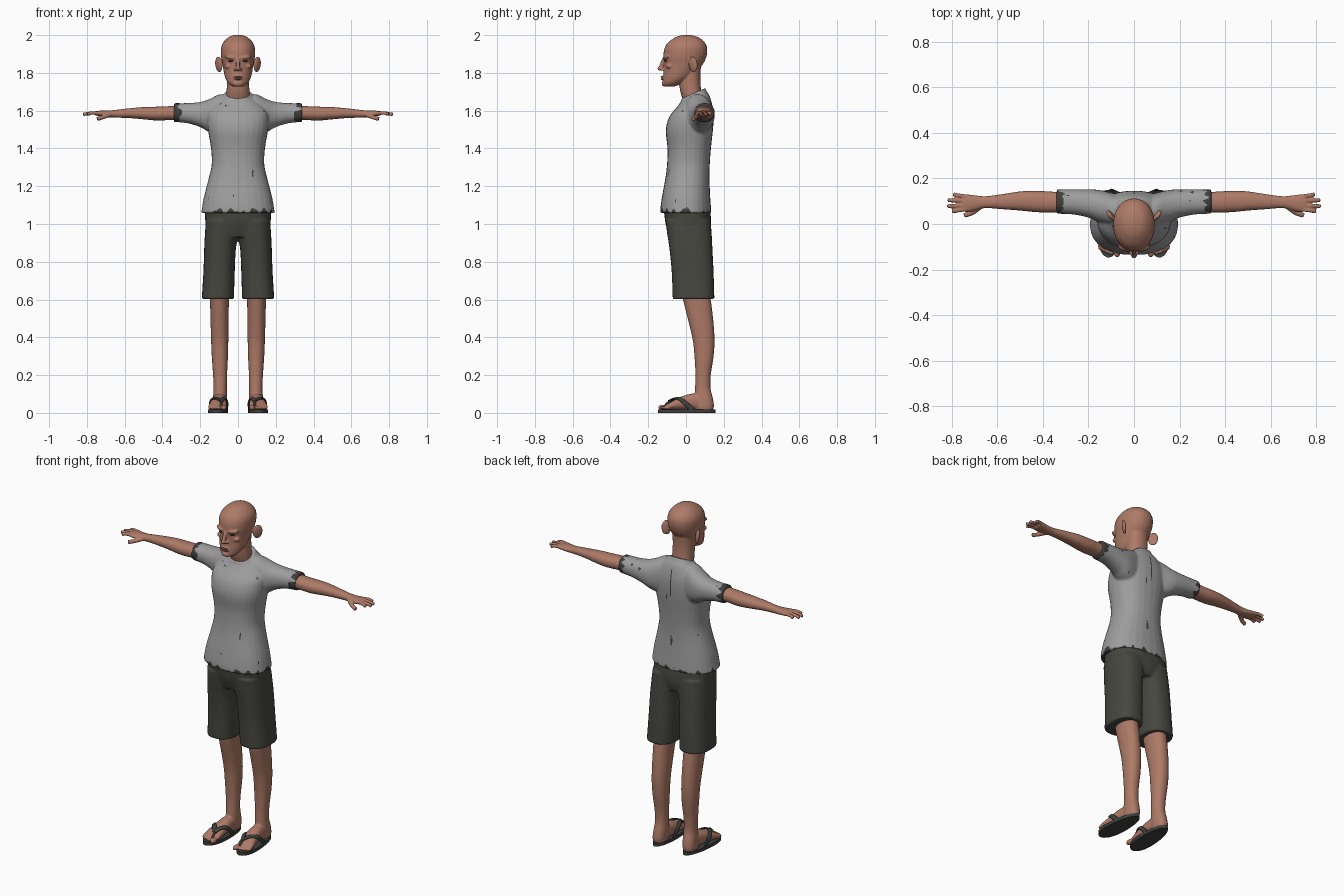
import bpy, bmesh, math
from mathutils import Vector, Matrix, Euler, noise


def material(name, r, g, b):
    m = bpy.data.materials.new(name)
    m.diffuse_color = (r, g, b, 1)
    return m


SKIN = material("skin", 0.42, 0.195, 0.135)
LIPS = material("lips", 0.27, 0.10, 0.075)
EYES = material("eye_dark", 0.06, 0.035, 0.028)
SHIRT = material("shirt_grey", 0.34, 0.34, 0.34)
WORN = material("worn_trim", 0.05, 0.05, 0.047)
SHORTS = material("shorts_charcoal", 0.062, 0.062, 0.052)
SANDAL = material("sandal_dark", 0.048, 0.052, 0.047)


def spline(rows, k=4):
    """Catmull-Rom interpolation of number rows."""
    out = []
    for i in range(len(rows) - 1):
        a, b, c, d = rows[max(i - 1, 0)], rows[i], rows[i + 1], rows[min(i + 2, len(rows) - 1)]
        for s in range(k):
            t = s / k
            out.append([q + 0.5 * t * ((r - p) + t * ((2 * p - 5 * q + 4 * r - w) + t * (3 * (q - r) + w - p)))
                        for p, q, r, w in zip(a, b, c, d)])
    return out + [list(rows[-1])]


def ring(c, u, v, power=2.2, seg=28):
    pts = []
    for i in range(seg):
        a = 2 * math.pi * i / seg
        ca, sa = math.cos(a), math.sin(a)
        pts.append(c + u * math.copysign(abs(ca) ** (2 / power), ca)
                   + v * math.copysign(abs(sa) ** (2 / power), sa))
    return pts


def loft(bm, rings):
    rows = [[bm.verts.new(p) for p in r] for r in rings]
    n = len(rows[0])
    for a, b in zip(rows, rows[1:]):
        for i in range(n):
            bm.faces.new((a[i], a[(i + 1) % n], b[(i + 1) % n], b[i]))
    bm.faces.new(rows[0])
    bm.faces.new(rows[-1])


def upright(bm, rows, power=2.2):
    """rows: z, y front, y back, half width, x centre, tilt"""
    loft(bm, [ring(Vector((x, (y0 + y1) / 2, z)), Vector((rx, 0, 0)),
                   Vector((0, (y1 - y0) / 2, t * (y1 - y0) / 2)), power)
              for z, y0, y1, rx, x, t in spline(rows)])


def sideways(bm, rows, sign=1):
    """rows: x, y0, y1, z0, z1"""
    loft(bm, [ring(Vector((sign * x, (y0 + y1) / 2, (z0 + z1) / 2)), Vector((0, (y1 - y0) / 2, 0)),
                   Vector((0, 0, (z1 - z0) / 2))) for x, y0, y1, z0, z1 in spline(rows)])


def tube(bm, pts, width, thick, axis=None):
    """Sweep an oval; axis(p) gives the point the flat side turns to."""
    pts = [Vector(p) for p in spline(pts)]
    rings = []
    for i, p in enumerate(pts):
        t = (pts[min(i + 1, len(pts) - 1)] - pts[max(i - 1, 0)]).normalized()
        n = (p - axis(p)) if axis else Vector((0, 0, 1))
        n = (n - t * n.dot(t)).normalized()
        rings.append(ring(p, t.cross(n) * width, n * thick, 2.2, 12))
    loft(bm, rings)


def ball(bm, loc, scale, rot=(0, 0, 0)):
    bmesh.ops.create_uvsphere(bm, u_segments=20, v_segments=12, radius=1,
                              matrix=Matrix.LocRotScale(Vector(loc), Euler(rot), Vector(scale)))


def finish(name, bm, mats, voxel=0, smooth=4, mirror=False, rule=None):
    """Turn a bmesh into an object; voxel fuses overlapping volumes."""
    bmesh.ops.recalc_face_normals(bm, faces=bm.faces)
    me = bpy.data.meshes.new(name)
    bm.to_mesh(me)
    bm.free()
    ob = bpy.data.objects.new(name, me)
    bpy.context.collection.objects.link(ob)
    if voxel:
        r = ob.modifiers.new("fuse", 'REMESH')
        r.mode, r.voxel_size = 'VOXEL', voxel
        s = ob.modifiers.new("soften", 'SMOOTH')
        s.factor, s.iterations = 0.5, smooth
        me = bpy.data.meshes.new_from_object(ob.evaluated_get(bpy.context.evaluated_depsgraph_get()))
        ob.modifiers.clear()
        ob.data = me
    me.materials.clear()
    for m in mats:
        me.materials.append(m)
    for p in me.polygons:
        p.use_smooth = True
        p.material_index = rule(p.center) if rule else 0
    if mirror:
        ob.modifiers.new("mirror", 'MIRROR')
    return ob


# Head with neck, ears and face forms
bm = bmesh.new()
upright(bm, [(1.728, -.112, -.06, .03, 0, 0), (1.745, -.122, -.02, .052, 0, 0), (1.775, -.122, .03, .068, 0, 0),
             (1.81, -.118, .06, .076, 0, 0), (1.85, -.118, .092, .083, 0, 0), (1.89, -.12, .109, .09, 0, 0),
             (1.93, -.114, .112, .09, 0, 0), (1.96, -.096, .1, .079, 0, 0), (1.985, -.062, .072, .055, 0, 0),
             (1.996, -.035, .045, .034, 0, 0), (2.001, -.01, .02, .012, 0, 0)], 2.1)
upright(bm, [(1.6, .0, .1, .055, 0, 0), (1.65, -.014, .095, .063, 0, 0), (1.71, -.032, .08, .06, 0, 0),
             (1.78, -.035, .076, .059, 0, 0), (1.84, -.03, .08, .06, 0, 0)])
tube(bm, [(0, -.108, 1.885), (0, -.122, 1.86), (0, -.135, 1.828)], .010, .010, lambda p: Vector((0, 0, p.z)))
ball(bm, (0, -.135, 1.823), (.013, .017, .011))
ball(bm, (0, -.112, 1.743), (.028, .017, .016))
ball(bm, (0, -.114, 1.774), (.028, .016, .016))
for s in (-1, 1):
    ball(bm, (s * .013, -.122, 1.819), (.010, .014, .008))
    ball(bm, (s * .038, -.105, 1.882), (.034, .015, .011), (0, s * -.12, s * .3))
    ball(bm, (s * .05, -.088, 1.835), (.022, .018, .014))
    ball(bm, (s * .102, .038, 1.845), (.011, .028, .042), (0, s * .12, s * -.65))
finish("head", bm, [SKIN], .004, 3)

# Eyes and lips
bm = bmesh.new()
for s in (-1, 1):
    ball(bm, (s * .036, -.107, 1.863), (.017, .008, .0045), (0, s * .08, s * .3))
finish("eyes", bm, [EYES])
bm = bmesh.new()
ball(bm, (0, -.126, 1.779), (.023, .008, .004))
ball(bm, (0, -.124, 1.768), (.02, .009, .005))
finish("mouth", bm, [LIPS])


# Worn T-shirt: ragged dark hem, cuffs and streaks
def wear(c):
    n = noise.noise(Vector((c.x * 38, c.y * 38, c.z * 8)))
    m = noise.noise(Vector((c.x * 9, c.y * 45, c.z * 45 + 7)))
    streak = noise.noise(Vector((c.x * 45 + 3, c.y * 45, c.z * 9))) > .66
    seam = abs(c.x) < .004 and c.y > .1 and 1.5 < c.z < 1.66
    return int(c.z < 1.066 + .035 * n or abs(c.x) > .315 + .035 * m or streak or seam)


bm = bmesh.new()
upright(bm, [(1.058, -.136, .133, .195, 0, 0), (1.09, -.135, .132, .19, 0, 0), (1.15, -.126, .128, .179, 0, 0),
             (1.25, -.108, .124, .153, 0, 0), (1.32, -.1, .126, .139, 0, 0), (1.4, -.098, .132, .143, 0, 0),
             (1.49, -.107, .142, .158, 0, 0), (1.55, -.096, .146, .163, 0, 0), (1.6, -.074, .143, .155, 0, .1),
             (1.65, -.044, .126, .112, 0, .3), (1.678, -.026, .108, .078, 0, .4), (1.692, -.024, .104, .07, 0, .44)], 2.3)
for s in (-1, 1):
    sideways(bm, [(.03, 0, .12, 1.5, 1.67), (.09, -.01, .135, 1.47, 1.688), (.15, .005, .149, 1.485, 1.662),
                  (.2, .028, .152, 1.513, 1.646), (.27, .042, .152, 1.534, 1.64), (.34, .045, .152, 1.54, 1.64)], s)
finish("shirt", bm, [SHIRT, WORN], .006, 5, rule=wear)

# Shorts
bm = bmesh.new()
upright(bm, [(.93, -.085, .12, .165, 0, 0), (1.0, -.108, .134, .173, 0, 0), (1.1, -.12, .124, .175, 0, 0)], 2.5)
for s in (-1, 1):
    upright(bm, [(.603, -.07, .15, .085, s * .107, 0), (.62, -.071, .15, .085, s * .106, 0),
                 (.75, -.076, .146, .083, s * .1, 0), (.87, -.088, .14, .084, s * .095, 0),
                 (.95, -.1, .136, .09, s * .085, 0), (1.02, -.108, .13, .09, s * .08, 0)], 2.4)
finish("shorts", bm, [SHORTS], .006, 4)

# Arm with hand
bm = bmesh.new()
sideways(bm, [(.28, .055, .14, 1.55, 1.63), (.36, .05, .142, 1.55, 1.624), (.43, .052, .146, 1.548, 1.621),
              (.5, .059, .143, 1.554, 1.619), (.58, .065, .131, 1.561, 1.612), (.65, .07, .122, 1.563, 1.604),
              (.69, .062, .125, 1.565, 1.6), (.73, .053, .13, 1.57, 1.6), (.757, .055, .13, 1.575, 1.597)])
for y0, y1, tip in ((.064, .055, .798), (.083, .078, .82), (.102, .105, .818), (.121, .131, .793)):
    tube(bm, [(.735, y0, 1.587), (.775, (y0 + y1) / 2, 1.588), (tip, y1, 1.58)], .009, .009)
tube(bm, [(.675, .075, 1.58), (.71, .05, 1.567), (.745, .038, 1.556)], .011, .011)
finish("arm", bm, [SKIN], .0038, 3, mirror=True)

# Lower leg with foot and toes
bm = bmesh.new()
upright(bm, [(.66, -.03, .12, .052, .098, 0), (.55, -.004, .138, .049, .098, 0), (.4, .033, .151, .046, .097, 0),
             (.3, .045, .146, .043, .096, 0), (.2, .05, .131, .037, .095, 0), (.13, .048, .13, .035, .094, 0),
             (.08, .045, .142, .037, .096, 0), (.04, .045, .148, .037, .098, 0), (.016, .05, .144, .034, .098, 0)])
foot = [(.12, .075, .125, .06), (.08, .064, .13, .098), (.03, .062, .135, .102), (-.03, .06, .145, .084),
        (-.08, .06, .156, .058), (-.112, .064, .158, .038)]
loft(bm, [ring(Vector(((a + b) / 2, y, (h + .016) / 2)), Vector(((b - a) / 2, 0, 0)), Vector((0, 0, (h - .016) / 2)))
          for y, a, b, h in spline(foot)])
for x, y, r in ((.074, -.122, .015), (.099, -.12, .0105), (.117, -.115, .01), (.134, -.108, .0095), (.149, -.099, .009)):
    ball(bm, (x, y, .028), (r, r * 1.7, r))
finish("leg", bm, [SKIN], .0045, 3, mirror=True)

# Flip-flop sole
outline = []
for i in range(40):
    a = 2 * math.pi * i / 40
    y = .004 - .151 * math.copysign(abs(math.cos(a)) ** .85, math.cos(a))
    k = (.155 - y) / .302
    outline.append(Vector((.098 + .014 * k + (.044 + .015 * k) * math.sin(a), y, 0)))
bm = bmesh.new()
loft(bm, [[p + Vector((0, 0, z)) for p in outline] for z in (0, .019)])
sole = finish("sandal_sole", bm, [SANDAL], mirror=True)
bpy.context.view_layer.objects.active = sole
sole.select_set(True)
bpy.ops.object.shade_smooth_by_angle(angle=math.radians(35))
sole.select_set(False)

# Flip-flop straps and toe post
bm = bmesh.new()
core = lambda p: Vector((.1, p.y, .03))
tube(bm, [(.09, -.088, .062), (.112, -.06, .077), (.137, -.03, .074), (.147, -.005, .052), (.146, .035, .014)],
     .013, .005, core)
tube(bm, [(.09, -.088, .062), (.08, -.06, .074), (.065, -.03, .073), (.057, 0, .05), (.058, .035, .014)],
     .012, .005, core)
tube(bm, [(.09, -.08, .064), (.089, -.105, .045), (.089, -.115, .015)], .006, .006, core)
finish("sandal_strap", bm, [SANDAL], mirror=True)
